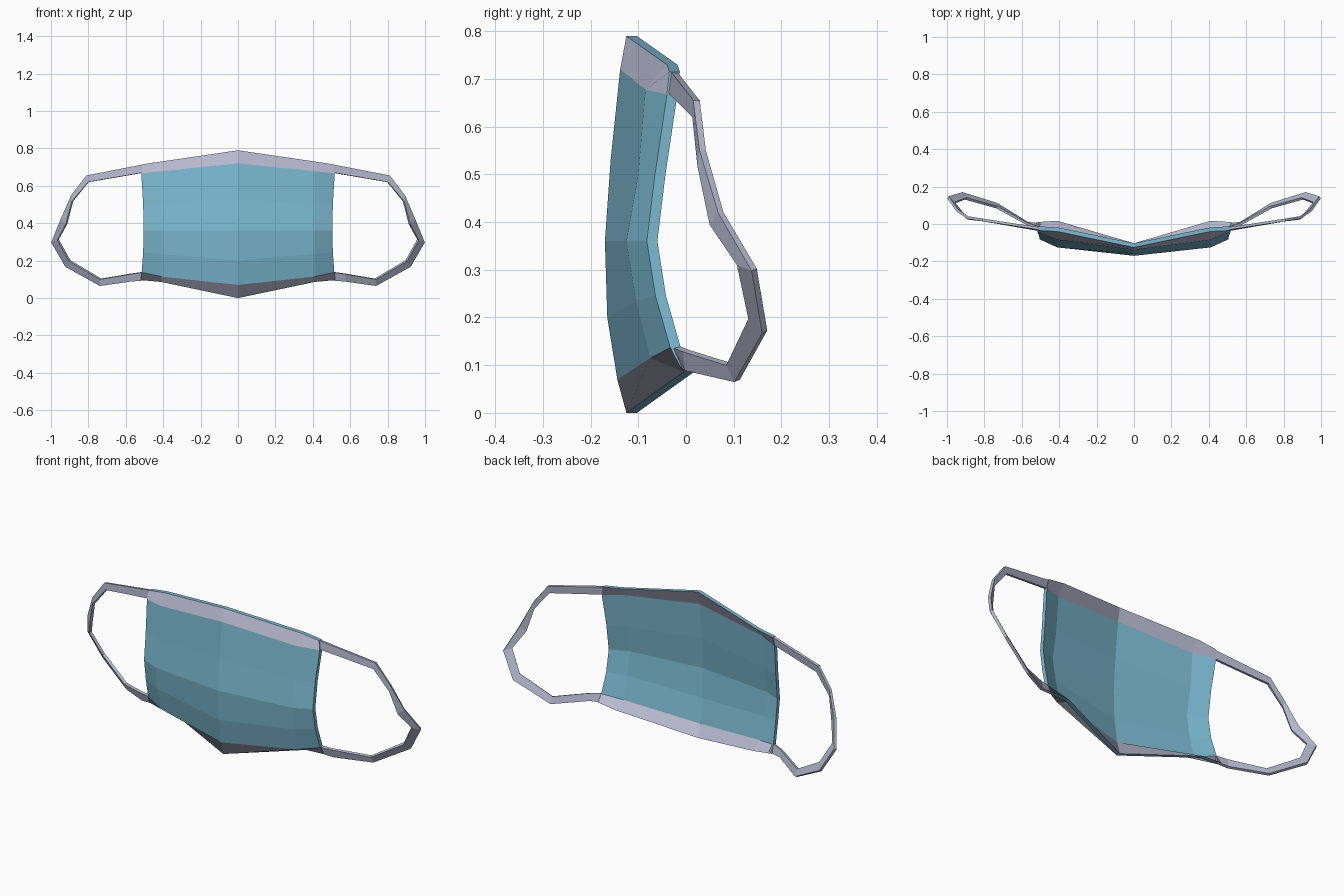
import bpy, bmesh

if "Cube" in bpy.data.objects:
    bpy.data.objects.remove(bpy.data.objects["Cube"])


def material(name, rgb):
    m = bpy.data.materials.new(name)
    m.diffuse_color = (*rgb, 1)
    m.use_nodes = True
    m.node_tree.nodes["Principled BSDF"].inputs["Base Color"].default_value = m.diffuse_color
    return m


blue = material("pale blue cloth", (0.20, 0.49, 0.64))
grey = material("lavender grey band", (0.47, 0.48, 0.62))


def make_object(name, bm, mats):
    bmesh.ops.recalc_face_normals(bm, faces=bm.faces)
    me = bpy.data.meshes.new(name)
    bm.to_mesh(me)
    bm.free()
    for m in mats:
        me.materials.append(m)
    ob = bpy.data.objects.new(name, me)
    bpy.context.collection.objects.link(ob)
    return ob


# Mask panel: vertical (y, z) profiles at the centre, cheek and side edge
centre = [(-.125, 0), (-.144, .07), (-.165, .2), (-.17, .36), (-.158, .53), (-.138, .72), (-.125, .79)]
cheek = [(-.005, .086), (-.075, .115), (-.105, .235), (-.125, .36), (-.10, .50), (-.085, .678), (-.04, .73)]
edge = [(-.012, .096), (-.033, .137), (-.064, .245), (-.082, .36), (-.065, .50), (-.04, .667), (-.035, .715)]
edge_x = [.52, .515, .507, .505, .507, .517, .51]
THICK = .022

columns = [
    [(-x, y, z) for x, (y, z) in zip(edge_x, edge)],
    [(-.41, y, z) for y, z in cheek],
    [(0, y, z) for y, z in centre],
    [(.41, y, z) for y, z in cheek],
    [(x, y, z) for x, (y, z) in zip(edge_x, edge)],
]
bm = bmesh.new()
front = [[bm.verts.new(p) for p in col] for col in columns]
back = [[bm.verts.new((x, y + THICK, z)) for x, y, z in col] for col in columns]
rows = len(centre)
for layer in (front, back):
    for i in range(4):
        for j in range(rows - 1):
            f = bm.faces.new((layer[i][j], layer[i + 1][j], layer[i + 1][j + 1], layer[i][j + 1]))
            # top and bottom rows are the grey bands
            f.material_index = int(j in (0, rows - 2))
# blue rim closing the panel thickness
for j in (0, rows - 1):
    for i in range(4):
        bm.faces.new((front[i][j], front[i + 1][j], back[i + 1][j], back[i][j]))
for i in (0, 4):
    for j in range(rows - 1):
        bm.faces.new((front[i][j], front[i][j + 1], back[i][j + 1], back[i][j]))
make_object("mask_panel", bm, [blue, grey])

# Ear loops: flat ribbon between an outer and an inner path
outer = [(.50, -.025, .715), (.81, .022, .655), (.89, .035, .55), (.945, .073, .42), (.995, .143, .30),
         (.92, .165, .17), (.735, .107, .067), (.57, .005, .09), (.50, -.003, .096)]
inner = [(.51, -.03, .67), (.80, .02, .62), (.885, .03, .517), (.917, .055, .395), (.962, .112, .312),
         (.90, .136, .20), (.735, .09, .102), (.57, .0, .13), (.51, -.02, .138)]


def ear_loop(name, side):
    bm = bmesh.new()
    pairs = [[bm.verts.new((side * x, y, z)) for x, y, z in pair] for pair in zip(outer, inner)]
    for a, b in zip(pairs, pairs[1:]):
        bm.faces.new((a[0], b[0], b[1], a[1]))
    ob = make_object(name, bm, [grey])
    mod = ob.modifiers.new("thickness", "SOLIDIFY")
    mod.thickness = .014
    mod.offset = 0


ear_loop("right_ear_loop", 1)
ear_loop("left_ear_loop", -1)
